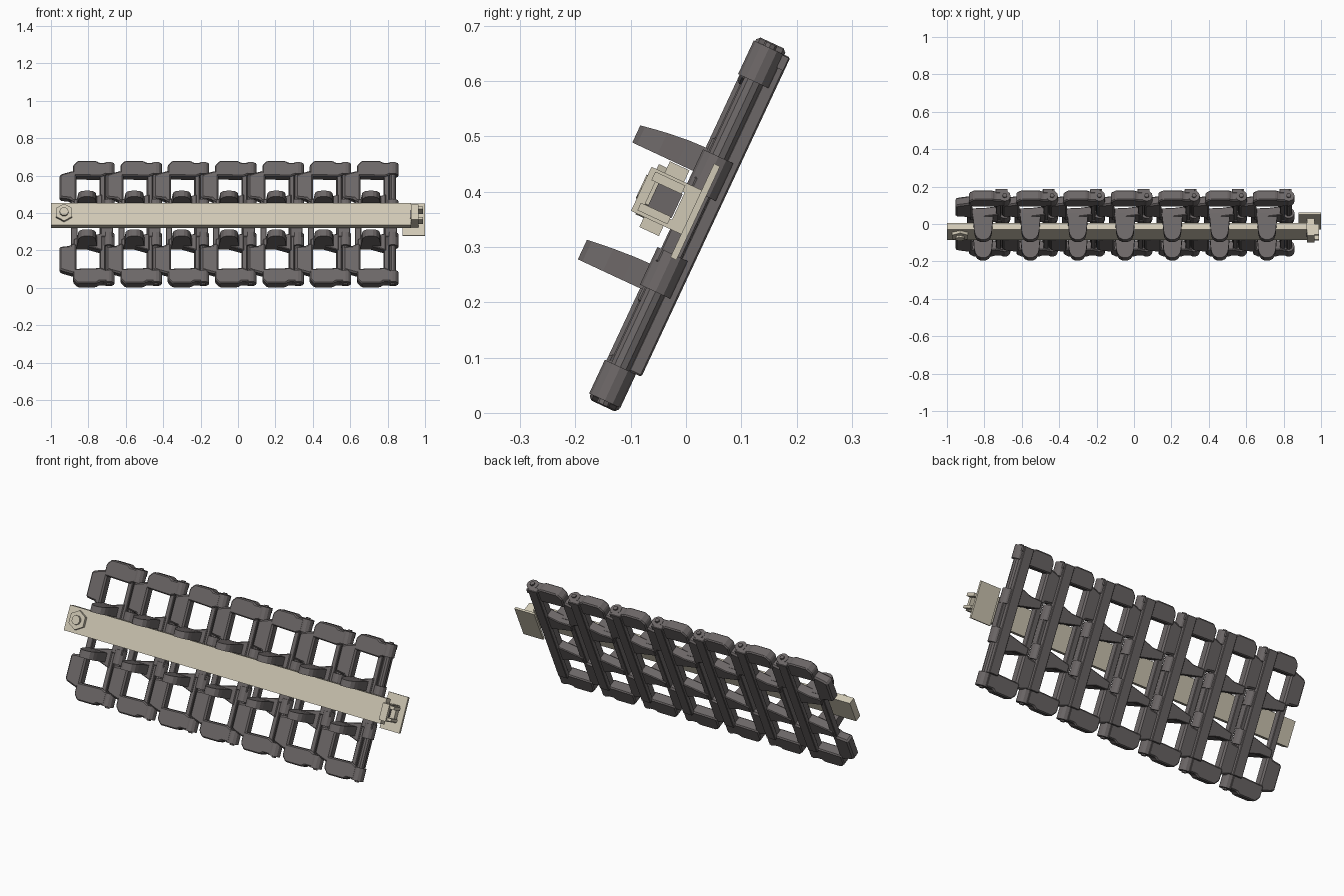
import bpy, bmesh, math
from mathutils import Matrix, Vector

if "Cube" in bpy.data.objects:
    bpy.data.objects.remove(bpy.data.objects["Cube"])

# Parts are modelled upright (x along track, z across it, w toward the front = -y), then leaned back
LEAN = Matrix.Translation((0, 0, 0.342)) @ Matrix.Rotation(math.radians(-25), 4, 'X')
PITCH, COUNT, FIRST = 0.253, 7, -0.807


def material(name, color):
    m = bpy.data.materials.new(name)
    m.diffuse_color = (*color, 1)
    m.use_nodes = True
    m.node_tree.nodes["Principled BSDF"].inputs["Base Color"].default_value = m.diffuse_color
    return m


STEEL = material("dark_steel", (0.15, 0.135, 0.135))
TAN = material("tan_paint", (0.63, 0.58, 0.46))


def face_solid(bm, loops):
    """Close a solid from two matching point loops."""
    a, b = [[bm.verts.new(p) for p in l] for l in loops]
    n = len(a)
    bm.faces.new(a)
    bm.faces.new(b[::-1])
    for i in range(n):
        bm.faces.new((a[i], b[i], b[(i + 1) % n], a[(i + 1) % n]))


def plate(bm, outline, w0, w1):
    """Outline in (x, v), thickness from w0 to w1."""
    face_solid(bm, [[(x, -w, v) for x, v in outline] for w in (w0, w1)])


def box(bm, x0, x1, v0, v1, w0, w1):
    plate(bm, [(x0, v0), (x1, v0), (x1, v1), (x0, v1)], w0, w1)


def rod(bm, x, w, r, v0, v1, sides=12):
    ring = [(x + r * math.cos(2 * math.pi * i / sides), -w + r * math.sin(2 * math.pi * i / sides))
            for i in range(sides)]
    face_solid(bm, [[(px, py, v) for px, py in ring] for v in (v0, v1)])


def flip(outline, s):
    return [(x, v * s) for x, v in outline]


def make(name, build, mat, bevel=0.0, repeat=False):
    bm = bmesh.new()
    build(bm)
    bmesh.ops.recalc_face_normals(bm, faces=bm.faces)
    me = bpy.data.meshes.new(name)
    bm.to_mesh(me)
    bm.free()
    me.materials.append(mat)
    ob = bpy.data.objects.new(name, me)
    bpy.context.collection.objects.link(ob)
    ob.matrix_world = LEAN @ Matrix.Translation((FIRST if repeat else 0, 0, 0))
    if bevel:
        b = ob.modifiers.new("bevel", 'BEVEL')
        b.width, b.segments, b.limit_method = bevel, 1, 'ANGLE'
    if repeat:
        a = ob.modifiers.new("links", 'ARRAY')
        a.count, a.use_relative_offset, a.use_constant_offset = COUNT, False, True
        a.constant_offset_displace = (PITCH, 0, 0)
    return ob


# Chamfered end blocks and the left lugs that reach into the previous link
def link_ends(bm):
    for s in (1, -1):
        plate(bm, flip([(-0.075, 0.275), (-0.075, 0.335), (-0.05, 0.362), (0.048, 0.362), (0.065, 0.35),
                        (0.11, 0.35), (0.11, 0.285), (0.075, 0.27)], s), -0.032, 0.026)


def link_lugs(bm):
    for s in (1, -1):
        plate(bm, flip([(-0.148, 0.145), (-0.148, 0.278), (-0.125, 0.288), (-0.07, 0.305), (-0.057, 0.29),
                        (-0.057, 0.125), (-0.08, 0.125), (-0.09, 0.138)], s), -0.026, 0.026)


# Hinge knuckles, pin and pin heads
def link_knuckles(bm):
    for s in (1, -1):
        rod(bm, 0.116, -0.002, 0.031, s * 0.285, s * 0.352)
        rod(bm, 0.116, -0.002, 0.031, s * 0.06, s * 0.135)
        rod(bm, 0.116, -0.002, 0.012, s * 0.35, s * 0.36, 8)
    rod(bm, 0.116, -0.002, 0.019, -0.34, 0.34, 10)
    box(bm, 0.108, 0.13, 0.325, 0.35, -0.042, -0.025)


# Long ground bar and centre frame
def link_beams(bm):
    box(bm, 0.066, 0.122, -0.285, 0.352, -0.044, -0.018)
    box(bm, 0.07, 0.096, -0.3, 0.3, -0.03, 0.016)
    box(bm, 0.075, 0.14, -0.085, 0.085, -0.02, 0.022)
    box(bm, -0.085, -0.052, -0.14, 0.14, -0.024, 0.012)


# Tapered webs under the guide horns
def link_webs(bm):
    for s in (1, -1):
        plate(bm, flip([(-0.07, 0.098), (-0.07, 0.138), (0.0, 0.14), (0.08, 0.165), (0.08, 0.065)], s),
              -0.03, 0.022)


# Tongue-shaped guide horns with a rounded tip
def guide_horns(bm):
    side = [(0.056, 0.0), (0.05, 0.06), (0.047, 0.1), (0.042, 0.122), (0.03, 0.141), (0.012, 0.15)]
    outline = side + [(-x, w) for x, w in reversed(side)]
    for s in (1, -1):
        inner = [(x, -w, s * (0.092 + 0.01 * (w / 0.15) ** 2 * (s < 0))) for x, w in outline]
        outer = [(x, -w, s * (0.141 - 0.015 * (w / 0.15) ** 2 * (s > 0))) for x, w in outline]
        face_solid(bm, [inner, outer])


make("link_end_blocks", link_ends, STEEL, 0.006, True)
make("link_lugs", link_lugs, STEEL, 0.009, True)
make("hinge_knuckles", link_knuckles, STEEL, 0, True)
make("link_beams", link_beams, STEEL, 0.003, True)
make("horn_webs", link_webs, STEEL, 0.004, True)
make("guide_horns", guide_horns, STEEL, 0, True)


# Flat retaining bar across the front
make("retaining_bar", lambda bm: box(bm, -1.0, 0.925, -0.041, 0.09, 0.035, 0.074), TAN)


# Hex bolt at the left end
def bolt(bm):
    for r, n, w0, w1 in ((0.05, 6, 0.07, 0.09), (0.024, 10, 0.088, 0.102)):
        plate(bm, [(-0.93 + r * math.cos(2 * math.pi * i / n + 0.52),
                    0.027 + r * math.sin(2 * math.pi * i / n + 0.52)) for i in range(n)], w0, w1)


make("hex_bolt", bolt, TAN)


# Bracket at the right end: back plate, square loop and latch
def bracket(bm):
    box(bm, 0.88, 1.0, -0.067, 0.12, -0.012, 0.0)
    x0, x1 = 0.925, 0.965
    box(bm, x0, x1, -0.021, 0.067, 0.0, 0.026)
    box(bm, x0, x1, -0.021, 0.067, 0.082, 0.1)
    box(bm, x0, x1, -0.021, -0.004, 0.02, 0.09)
    box(bm, x0, x1, 0.05, 0.067, 0.02, 0.09)
    box(bm, 0.965, 0.99, 0.045, 0.062, 0.03, 0.09)
    box(bm, 0.965, 0.99, -0.015, 0.0, 0.03, 0.09)


make("end_bracket", bracket, TAN)
make("latch_core", lambda bm: box(bm, 0.92, 0.94, -0.002, 0.046, 0.028, 0.076), STEEL)
